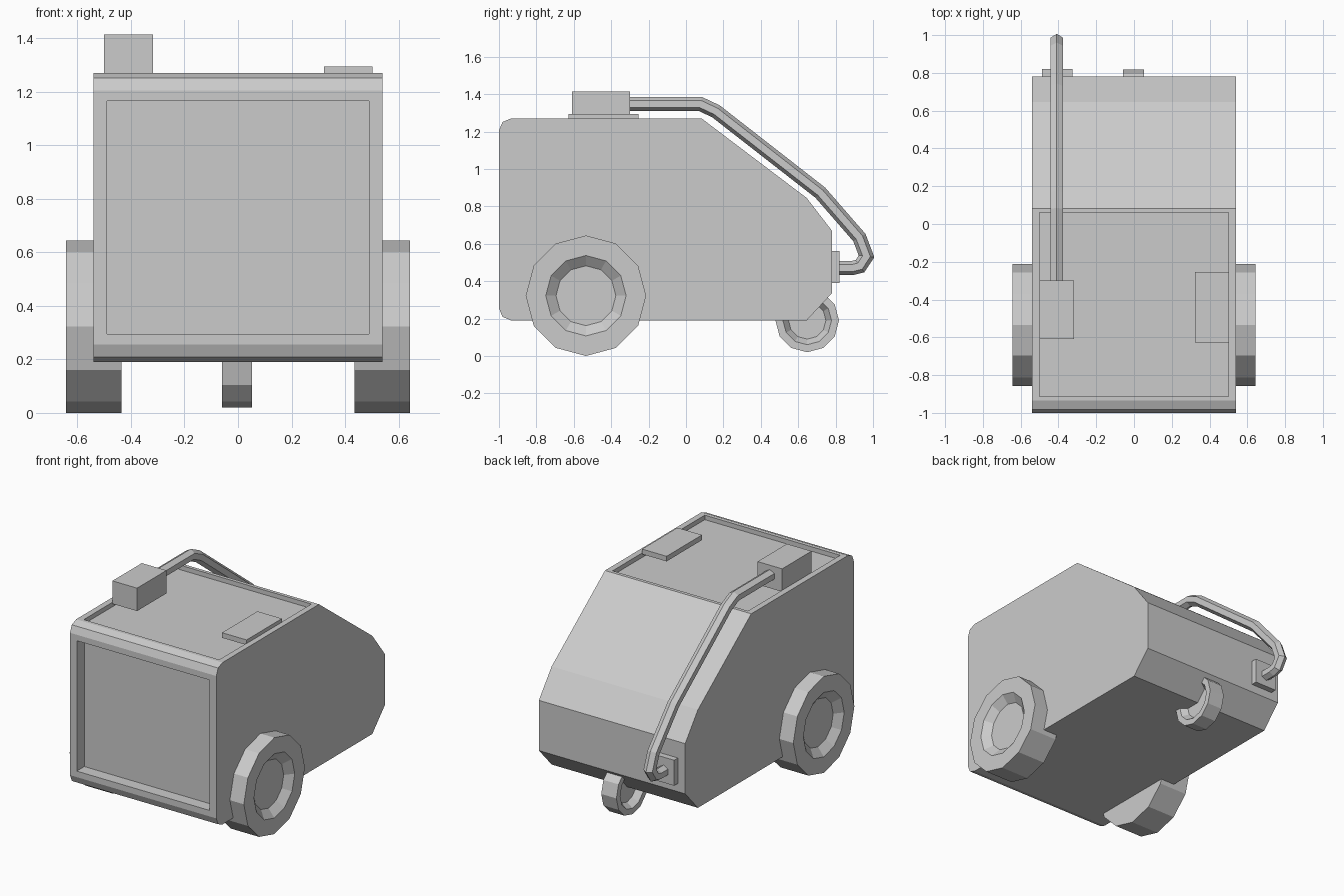
import bpy, bmesh
from math import sin, cos, pi
from mathutils import Vector

old = bpy.data.objects.get("Cube")
if old:
    bpy.data.objects.remove(old, do_unlink=True)

grey = bpy.data.materials.new("plain_grey")
grey.use_nodes = True
colour = (0.6, 0.6, 0.6, 1)
grey.diffuse_color = colour
grey.node_tree.nodes["Principled BSDF"].inputs["Base Color"].default_value = colour


def finish(name, bm):
    bmesh.ops.recalc_face_normals(bm, faces=bm.faces)
    mesh = bpy.data.meshes.new(name)
    bm.to_mesh(mesh)
    bm.free()
    mesh.materials.append(grey)
    obj = bpy.data.objects.new(name, mesh)
    bpy.context.collection.objects.link(obj)
    return obj


def box(name, low, high):
    bm = bmesh.new()
    bmesh.ops.create_cube(bm, size=1)
    for v in bm.verts:
        v.co = [low[i] if v.co[i] < 0 else high[i] for i in range(3)]
    return finish(name, bm)


def loft(name, rings):
    """Skin a list of point rings and cap both ends."""
    bm = bmesh.new()
    loops = [[bm.verts.new(p) for p in ring] for ring in rings]
    for a, b in zip(loops, loops[1:]):
        n = len(a)
        for i in range(n):
            j = (i + 1) % n
            bm.faces.new((a[i], a[j], b[j], b[i]))
    bm.faces.new(loops[0])
    bm.faces.new(loops[-1])
    return finish(name, bm)


def wheel(name, centre, profile, sides=12):
    """Turn (x, radius) steps around an axle along x."""
    cx, cy, cz = centre
    return loft(name, [[(cx + x, cy + r * cos(2 * pi * i / sides), cz + r * sin(2 * pi * i / sides))
                        for i in range(sides)] for x, r in profile])


def recess(bm, direction, side_margin, end_margin, depth):
    """Sink a rectangular panel into the face that looks along direction."""
    face = max(bm.faces, key=lambda f: f.normal.dot(direction) * f.calc_area())
    normal = face.normal.copy()
    along = normal.cross(Vector((1, 0, 0)))
    centre = face.calc_center_median()
    half_w = max(abs(v.co.x) for v in face.verts) - side_margin
    half_l = max(abs((v.co - centre).dot(along)) for v in face.verts) - end_margin
    bmesh.ops.inset_individual(bm, faces=[face], thickness=0.03)
    for v in face.verts:
        off = v.co - centre
        sx = 1 if off.x > 0 else -1
        sl = 1 if off.dot(along) > 0 else -1
        v.co = centre + Vector((sx * half_w, 0, 0)) + along * (sl * half_l)
    out = bmesh.ops.extrude_discrete_faces(bm, faces=[face])
    bmesh.ops.translate(bm, verts=out["faces"][0].verts, vec=normal * -depth)


# Body: side profile pushed across x, with rounded front corners
profile = [(-1, 0.255), (-0.981, 0.209), (-0.935, 0.19), (0.645, 0.19),
           (0.78, 0.335), (0.78, 0.67), (0.645, 0.845), (0.083, 1.27),
           (-0.935, 1.27), (-0.981, 1.251), (-1, 1.205)]
bm = bmesh.new()
base = bm.faces.new([bm.verts.new((-0.54, y, z)) for y, z in profile])
out = bmesh.ops.extrude_face_region(bm, geom=[base], use_keep_orig=True)
bmesh.ops.translate(bm, vec=(1.08, 0, 0),
                    verts=[g for g in out["geom"] if isinstance(g, bmesh.types.BMVert)])
bmesh.ops.recalc_face_normals(bm, faces=bm.faces)
bm.normal_update()
recess(bm, Vector((0, -1, 0)), 0.05, 0.04, 0.08)
bm.normal_update()
recess(bm, Vector((0, 0.6, 0.8)), 0.04, 0.023, 0.03)
finish("body", bm)

# Main wheels with a dished outer hub
for side, s in (("left", 1), ("right", -1)):
    wheel(side + "_wheel", (0, -0.535, 0.322),
          [(s * 0.435, 0.322), (s * 0.643, 0.322), (s * 0.643, 0.215), (s * 0.6, 0.16)])

# Rear caster, dished on both sides
wheel("rear_caster", (-0.003, 0.648, 0.19),
      [(-0.015, 0.1), (-0.056, 0.13), (-0.056, 0.17),
       (0.056, 0.17), (0.056, 0.13), (0.015, 0.1)])

# Roof and back fittings
box("roof_box", (-0.5, -0.61, 1.26), (-0.318, -0.3, 1.413))
box("roof_hatch", (0.322, -0.628, 1.26), (0.503, -0.255, 1.294))
box("hose_socket", (-0.487, 0.77, 0.39), (-0.325, 0.82, 0.56))

# Hose: hexagonal tube swept along a path with mitred bends
path = [Vector((0, y, z)) for y, z in
        [(-0.32, 1.347), (0.077, 1.347), (0.16, 1.308), (0.718, 0.873),
         (0.927, 0.633), (0.965, 0.533), (0.93, 0.48), (0.89, 0.47), (0.81, 0.47)]]
rings = []
for i, p in enumerate(path):
    d_in = (p - path[max(i - 1, 0)]).normalized()
    d_out = (path[min(i + 1, len(path) - 1)] - p).normalized()
    d = (d_in + d_out).normalized()
    up = Vector((1, 0, 0)).cross(d)
    stretch = 1 / d.dot(d_out if i == 0 else d_in)
    rings.append([p + Vector((-0.409 + 0.0375 * sin(pi * k / 3), 0, 0))
                  + up * (0.0375 * stretch * cos(pi * k / 3)) for k in range(6)])
loft("hose", rings)
